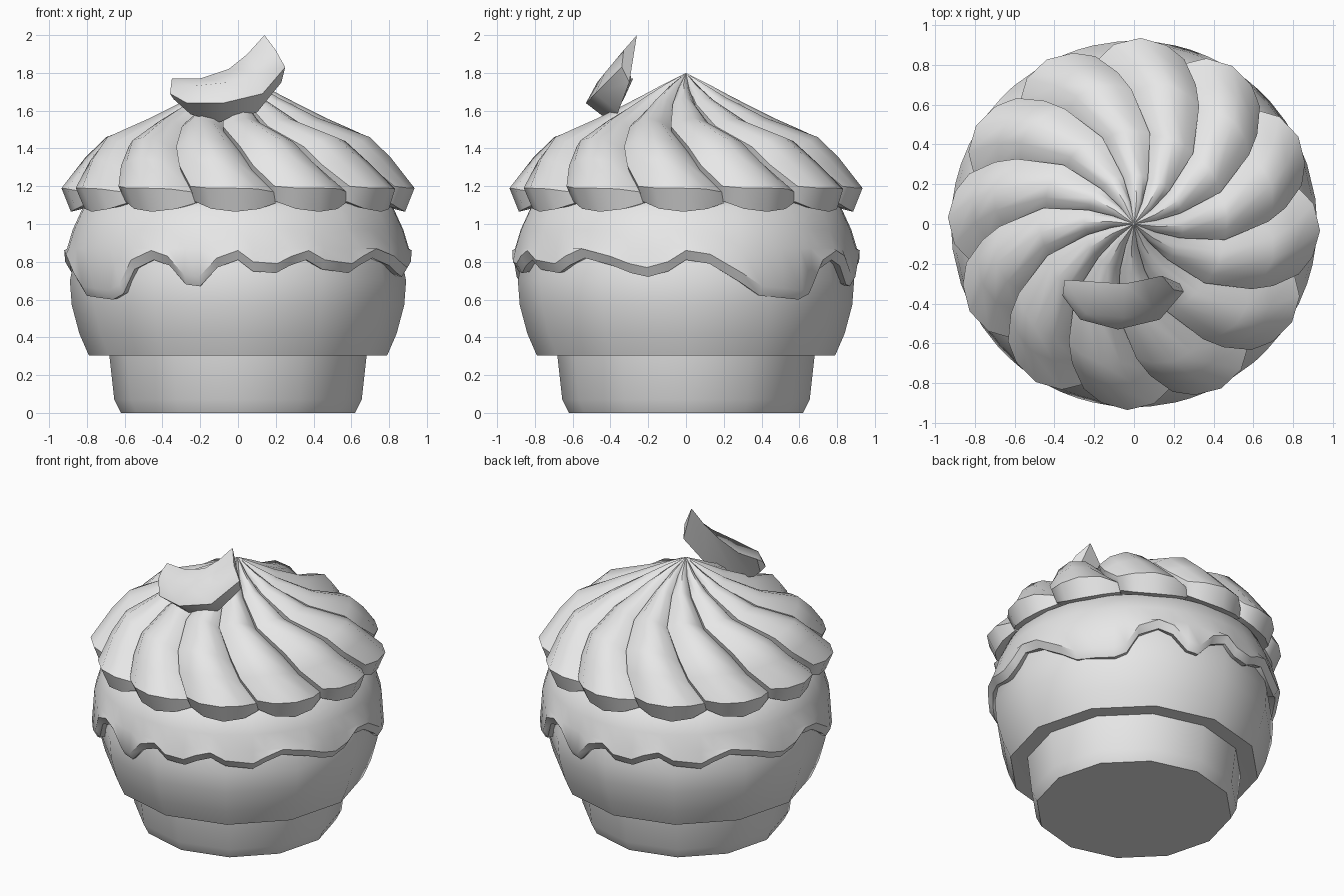
import bpy, bmesh, math
from math import radians, sin, cos, pi

if "Cube" in bpy.data.objects:
    bpy.data.objects.remove(bpy.data.objects["Cube"])

grey = bpy.data.materials.new("plain grey")
grey.diffuse_color = (0.8, 0.8, 0.8, 1)
grey.use_nodes = True
grey.node_tree.nodes["Principled BSDF"].inputs["Base Color"].default_value = grey.diffuse_color


def polar(r, deg, z):
    return (r * cos(radians(deg)), r * sin(radians(deg)), z)


def loft(name, rings, caps=(True, True), angle=40):
    """Join equal closed rings of points into a smooth-shaded skin."""
    bm = bmesh.new()
    rows = [[bm.verts.new(p) for p in ring] for ring in rings]
    n = len(rows[0])
    for a, b in zip(rows, rows[1:]):
        for i in range(n):
            j = (i + 1) % n
            bm.faces.new((a[i], a[j], b[j], b[i]))
    if caps[0]:
        bm.faces.new(rows[0][::-1])
    if caps[1]:
        bm.faces.new(rows[-1])
    bmesh.ops.remove_doubles(bm, verts=bm.verts, dist=0.0005)
    bmesh.ops.recalc_face_normals(bm, faces=bm.faces)
    mesh = bpy.data.meshes.new(name)
    bm.to_mesh(mesh)
    bm.free()
    obj = bpy.data.objects.new(name, mesh)
    mesh.materials.append(grey)
    bpy.context.collection.objects.link(obj)
    bpy.ops.object.select_all(action='DESELECT')
    obj.select_set(True)
    bpy.context.view_layer.objects.active = obj
    bpy.ops.object.shade_smooth_by_angle(angle=radians(angle))
    return obj


def turned(name, profile, sides):
    return loft(name, [[polar(r, 360 * i / sides, z) for i in range(sides)]
                       for r, z in profile])


# Cup and sponge
turned("cup", [(.62, 0), (.655, .07), (.685, .34)], 12)
turned("sponge", [(.66, .31), (.79, .305), (.84, .42), (.88, .57),
                  (.89, .7), (.86, .85), (.8, 1.0)], 12)

# Dripping icing: hem height by angle, repeated after half a turn
hem = [(-146, .61), (-138, .60), (-133, .63), (-128, .76), (-120, .81),
       (-114, .78), (-108, .68), (-103, .67), (-97, .77), (-90, .81),
       (-85, .75), (-77, .74), (-72, .78), (-66, .81), (-60, .76),
       (-49, .74), (-44, .78), (-37, .82), (-26, .78), (-19, .74),
       (-13, .72), (-6, .75), (0, .81), (8, .79), (19, .69), (26, .62)]
hem += [(a + 180, z) for a, z in hem]
loft("icing", [
    [polar(.76, a, 1.13) for a, z in hem],
    [polar(.82, a, 1.09) for a, z in hem],
    [polar(.875, a, .97) for a, z in hem],
    [polar(.905, a, .87) for a, z in hem],
    [polar(.92, a, z + .05) for a, z in hem],
    [polar(.89, a, z) for a, z in hem],
    [polar(.835, a, z + .01) for a, z in hem]], (True, False))

# Swirled cream: ridge (r, z), valley (r, z) and twist for each row
swirl = [
    (.0, 1.80, .0, 1.80, -34),
    (.12, 1.74, .11, 1.71, -34),
    (.25, 1.67, .23, 1.62, -30),
    (.47, 1.56, .44, 1.49, -23),
    (.72, 1.46, .65, 1.38, -12),
    (.82, 1.35, .74, 1.28, -7),
    (.935, 1.19, .84, 1.17, 0),
    (.885, 1.065, .82, 1.11, 1),
    (.78, 1.09, .76, 1.11, 1)]
PETALS = 12
rings = []
for rr, rz, vr, vz, twist in swirl:
    ring = []
    for p in range(PETALS):
        for u in (0, .22, .5, .78, 1):
            k = sin(pi * u) ** .8 if 0 < u < 1 else 0
            step = .05 * (1 - u) * min(1, vr / .5) * (1 - k)
            if vz < 1.15:
                step *= .3
            ang = -2 + (p + u - .5) * 360 / PETALS + twist
            ring.append(polar(vr + (rr - vr) * k + step * .5, ang,
                              vz + (rz - vz) * k + step * .6))
    rings.append(ring)
loft("cream_swirl", rings, (False, True), 45)

# Fruit slice: wedge sections from left to right (top, front, belly, bottom)
slice_sections = [
    [(-.35, -.28, 1.77), (-.355, -.34, 1.73), (-.36, -.36, 1.69), (-.34, -.33, 1.66)],
    [(-.2, -.29, 1.77), (-.24, -.45, 1.73), (-.27, -.48, 1.64), (-.25, -.38, 1.58)],
    [(-.05, -.30, 1.82), (-.05, -.47, 1.75), (-.08, -.53, 1.64), (-.1, -.40, 1.54)],
    [(.05, -.28, 1.90), (.1, -.43, 1.80), (.13, -.48, 1.69), (.1, -.36, 1.59)],
    [(.14, -.26, 2.0), (.2, -.33, 1.92), (.25, -.34, 1.83), (.23, -.30, 1.75)]]
loft("fruit_slice", slice_sections, (True, True), 50)
